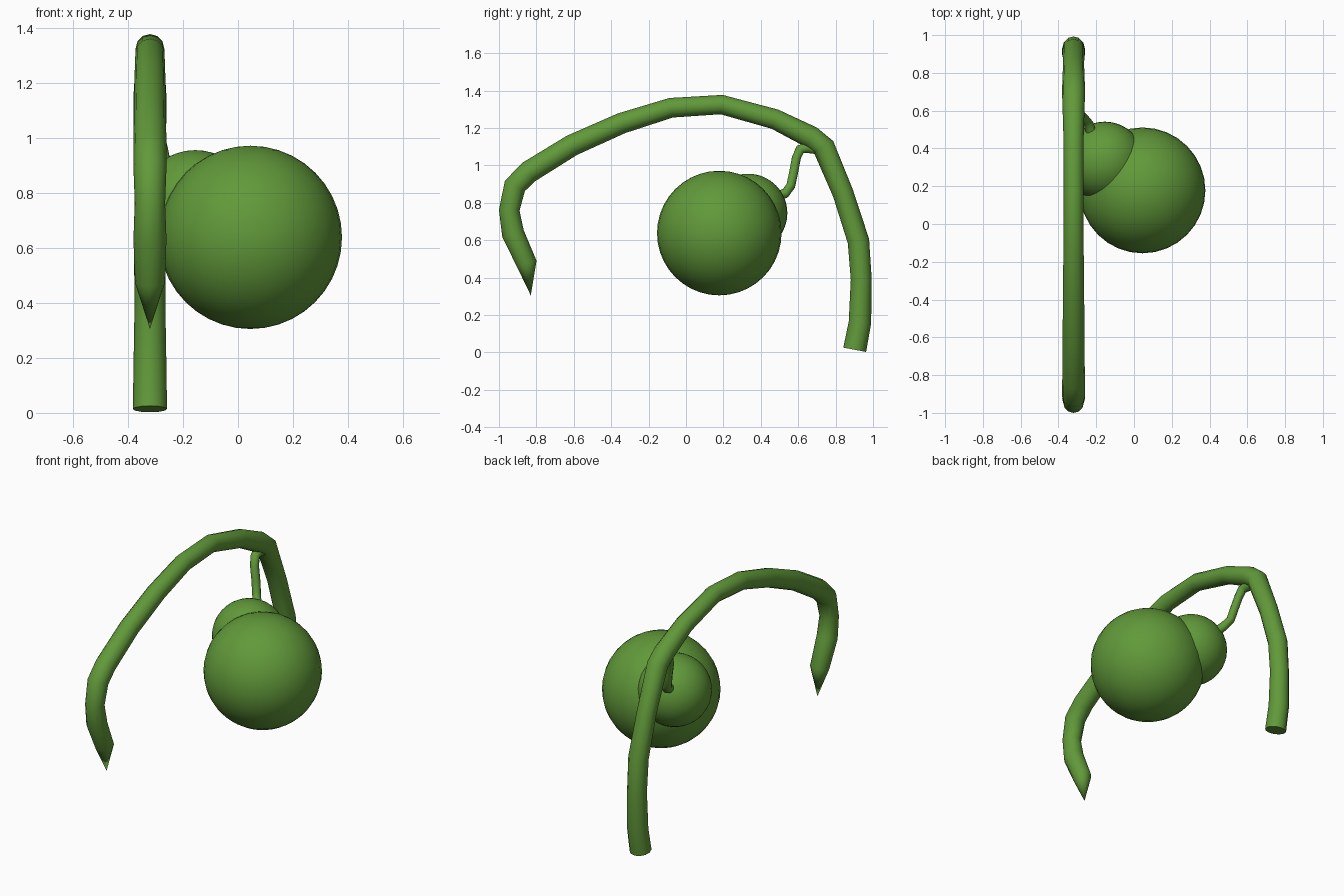
import bpy, bmesh, math
from mathutils import Vector

if "Cube" in bpy.data.objects:
    bpy.data.objects.remove(bpy.data.objects["Cube"])

green = bpy.data.materials.new("leaf green")
green.diffuse_color = (0.12, 0.32, 0.042, 1)
green.use_nodes = True
green.node_tree.nodes["Principled BSDF"].inputs["Base Color"].default_value = green.diffuse_color


def finish(name, bm, angle=50):
    bmesh.ops.recalc_face_normals(bm, faces=bm.faces)
    me = bpy.data.meshes.new(name)
    bm.to_mesh(me)
    bm.free()
    me.materials.append(green)
    ob = bpy.data.objects.new(name, me)
    bpy.context.collection.objects.link(ob)
    bpy.ops.object.select_all(action='DESELECT')
    ob.select_set(True)
    bpy.context.view_layer.objects.active = ob
    bpy.ops.object.shade_smooth_by_angle(angle=math.radians(angle))
    return ob


def tube(name, path, sides):
    """Sweep a round section along (x, y, z, radius) points; radius 0 makes a tip."""
    bm = bmesh.new()
    pts = [Vector(p[:3]) for p in path]
    rings = []
    for i, p in enumerate(pts):
        t = (pts[min(i + 1, len(pts) - 1)] - pts[max(i - 1, 0)]).normalized()
        v = t.cross(Vector((1, 0, 0))).normalized()
        u = v.cross(t).normalized()
        r = path[i][3]
        if r == 0:
            rings.append([bm.verts.new(p)])
            continue
        rings.append([bm.verts.new(p + r * (math.cos(a) * u + math.sin(a) * v))
                      for a in (2 * math.pi * k / sides for k in range(sides))])
    for a, b in zip(rings, rings[1:]):
        for k in range(sides):
            n = (k + 1) % sides
            if len(b) == 1:
                bm.faces.new((a[k], a[n], b[0]))
            else:
                bm.faces.new((a[k], a[n], b[n], b[k]))
    for ring in (rings[0], rings[-1]):
        if len(ring) > 1:
            bm.faces.new(ring)
    return finish(name, bm)


def ball(name, centre, radius):
    bm = bmesh.new()
    bmesh.ops.create_uvsphere(bm, u_segments=32, v_segments=20, radius=radius)
    bmesh.ops.translate(bm, verts=bm.verts, vec=centre)
    return finish(name, bm)


# Arching vine in the plane x = -0.32: (y, z, radius)
X = -0.32
vine = [(0.902, 0.014, .062), (0.93, 0.16, .06), (0.937, 0.39, .056), (0.922, 0.595, .058),
        (0.84, 0.85, .056), (0.735, 1.10, .06), (0.67, 1.15, .06), (0.475, 1.247, .054),
        (0.19, 1.325, .052), (-0.08, 1.308, .053), (-0.345, 1.225, .056),
        (-0.61, 1.107, .058), (-0.84, 0.965, .06), (-0.915, 0.89, .06),
        (-0.945, 0.76, .055), (-0.925, 0.635, .06), (-0.852, 0.475, .055), (-0.83, 0.305, 0)]
tube("vine", [(X, y, z, r) for y, z, r in vine], 12)

# Short stem hanging the fruit from the vine
tube("stem", [(-0.225, 0.47, 0.83, .03), (-0.24, 0.53, 0.85, .026), (-0.265, 0.56, 0.89, .025),
              (-0.28, 0.575, 0.96, .025), (-0.30, 0.59, 1.04, .025),
              (-0.31, 0.61, 1.085, .027), (-0.32, 0.645, 1.095, .03),
              (-0.32, 0.72, 1.09, .034)], 10)

# Gourd: large lower bulb and small upper bulb
ball("large_bulb", (0.045, 0.178, 0.638), 0.333)
ball("small_bulb", (-0.155, 0.332, 0.745), 0.21)
